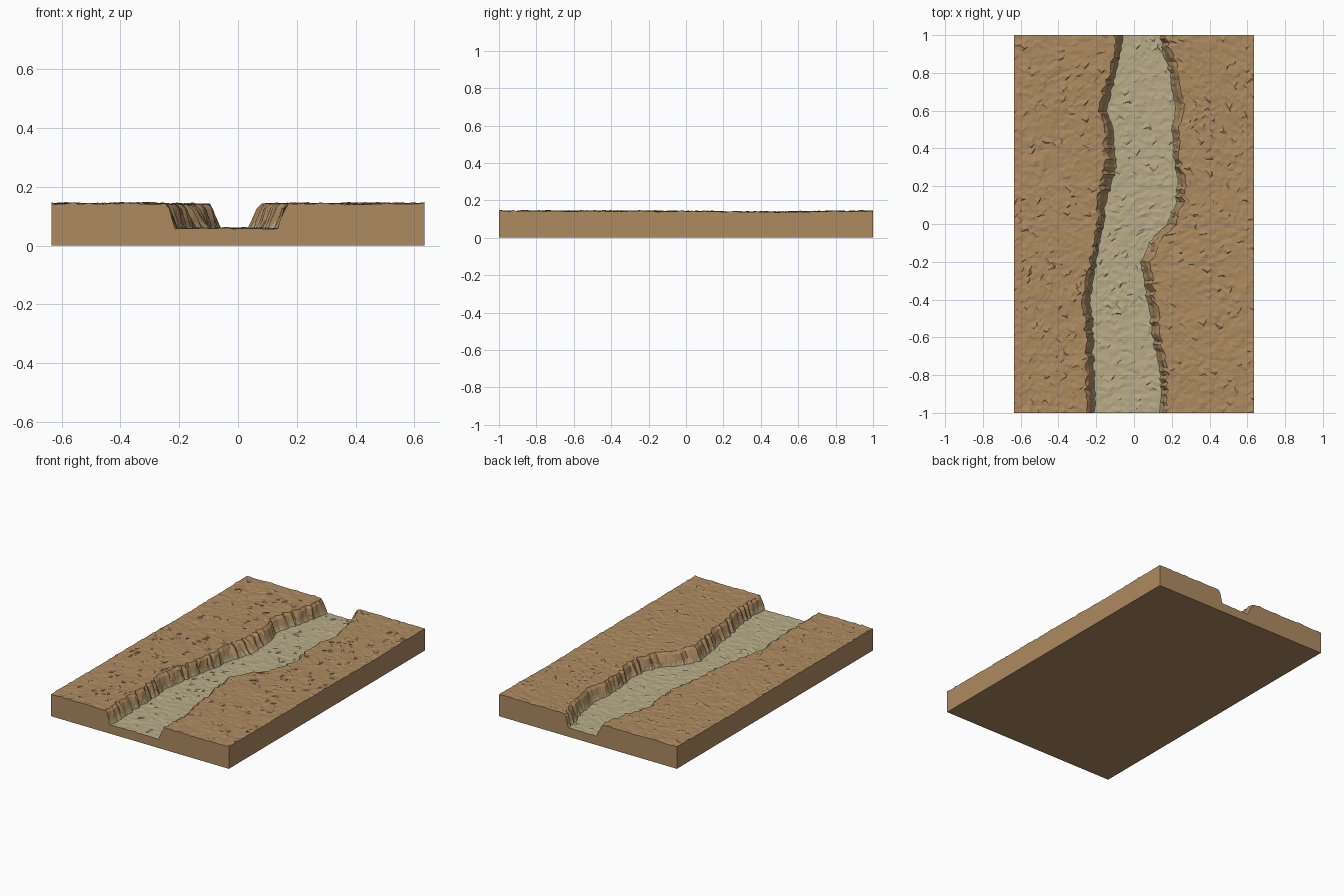
import bpy, bmesh, math, random
from mathutils import Vector, noise

if "Cube" in bpy.data.objects:
    bpy.data.objects.remove(bpy.data.objects["Cube"])

random.seed(7)
HALF_X, HALF_Y = 0.635, 1.0
ROWS = 100
TOP, BED = 0.142, 0.058

# Bank outlines: x at y = -1, -0.9 ... 1
LEFT_TOP = [-.245, -.26, -.255, -.25, -.26, -.26, -.275, -.26, -.23, -.21, -.20,
            -.19, -.18, -.16, -.16, -.155, -.185, -.17, -.135, -.10, -.11]
LEFT_BED = [-.21, -.21, -.21, -.215, -.22, -.22, -.23, -.22, -.20, -.18, -.16,
            -.15, -.12, -.095, -.105, -.11, -.145, -.12, -.10, -.07, -.06]
RIGHT_BED = [.14, .15, .14, .12, .10, .085, .07, .055, .04, .08, .17,
             .22, .235, .22, .21, .20, .22, .205, .19, .155, .14]
RIGHT_TOP = [.18, .18, .175, .16, .14, .13, .11, .10, .09, .13, .215,
             .25, .28, .25, .24, .235, .265, .25, .23, .205, .165]
BANK = [(0.0, 1.0), (0.35, 0.8), (0.7, 0.35), (1.0, 0.0)]  # across, height


def sample(table, y):
    t = (y + 1) * 10
    i = min(int(t), 19)
    return table[i] + (table[i + 1] - table[i]) * (t - i)


def lerp(a, b, t):
    return a + (b - a) * t


def material(name, rgb):
    m = bpy.data.materials.new(name)
    m.diffuse_color = (*rgb, 1)
    m.use_nodes = True
    m.node_tree.nodes["Principled BSDF"].inputs["Base Color"].default_value = m.diffuse_color
    return m


def top_height(x, y):
    dip = -0.005 * math.exp(-((y - 0.4) / 0.35) ** 2)
    return TOP + dip + 0.003 * noise.noise(Vector((x * 9, y * 9, 3)))


def row_profile(y):
    """Cross-section of the land from left to right as (x, z, kind)."""
    jl, jr = random.uniform(-.011, .011), random.uniform(-.011, .011)
    lt, lb = sample(LEFT_TOP, y) + jl, sample(LEFT_BED, y) + jl * 0.6
    rb, rt = sample(RIGHT_BED, y) + jr * 0.6, sample(RIGHT_TOP, y) + jr
    pts = []
    for i in range(22):
        x = lerp(-HALF_X, lt, i / 22)
        pts.append((x, top_height(x, y), "flat"))
    for t, h in BANK:
        pts.append((lerp(lt, lb, t), lerp(BED, top_height(lt, y), h), "bank"))
    for i in range(1, 14):
        pts.append((lerp(lb, rb, i / 14), BED, "flat"))
    for t, h in reversed(BANK):
        pts.append((lerp(rt, rb, t), lerp(BED, top_height(rt, y), h), "bank"))
    for i in range(1, 23):
        x = lerp(rt, HALF_X, i / 22)
        pts.append((x, top_height(x, y), "flat"))
    return pts


bm = bmesh.new()
grid = []
for r in range(ROWS + 1):
    y = lerp(-HALF_Y, HALF_Y, r / ROWS)
    prof = row_profile(y)
    verts = []
    for c, (x, z, kind) in enumerate(prof):
        dx, dy = random.uniform(-.004, .004), random.uniform(-.005, .005)
        dz = random.uniform(-.0022, .0022)
        # scattered sharp ripples
        if kind == "flat" and random.random() < 0.09:
            dx, dy, dz = dx + .007, dy - .007, dz + .0035
        if kind == "bank":
            dx *= 0.8
        if r in (0, ROWS):
            dy = 0
        if c in (0, len(prof) - 1):
            dx = 0
        verts.append(bm.verts.new((x + dx, y + dy, z + dz)))
    grid.append(verts)

# Land surface, coloured by height
for a, b in zip(grid, grid[1:]):
    for c in range(len(a) - 1):
        if (c % 2) == 0:
            tris = [(a[c], a[c + 1], b[c + 1]), (a[c], b[c + 1], b[c])]
        else:
            tris = [(a[c], a[c + 1], b[c]), (a[c + 1], b[c + 1], b[c])]
        for t in tris:
            f = bm.faces.new(t)
            f.material_index = 1 if sum(v.co.z for v in t) / 3 < BED + 0.012 else 0

# Vertical sides and flat underside
rim = [e for e in bm.edges if e.is_boundary]
ext = bmesh.ops.extrude_edge_only(bm, edges=rim)["geom"]
for g in ext:
    if isinstance(g, bmesh.types.BMVert):
        g.co.z = 0
    elif isinstance(g, bmesh.types.BMFace):
        g.material_index = 0
low = [v for v in bm.verts if v.co.z == 0]
low.sort(key=lambda v: math.atan2(v.co.y, v.co.x))
bm.faces.new(low).material_index = 0
bmesh.ops.recalc_face_normals(bm, faces=bm.faces)

mesh = bpy.data.meshes.new("dry_riverbed_ground")
bm.to_mesh(mesh)
bm.free()
mesh.materials.append(material("brown_earth", (0.42, 0.26, 0.12)))
mesh.materials.append(material("pale_sand", (0.48, 0.41, 0.245)))
ground = bpy.data.objects.new("dry_riverbed_ground", mesh)
bpy.context.collection.objects.link(ground)
